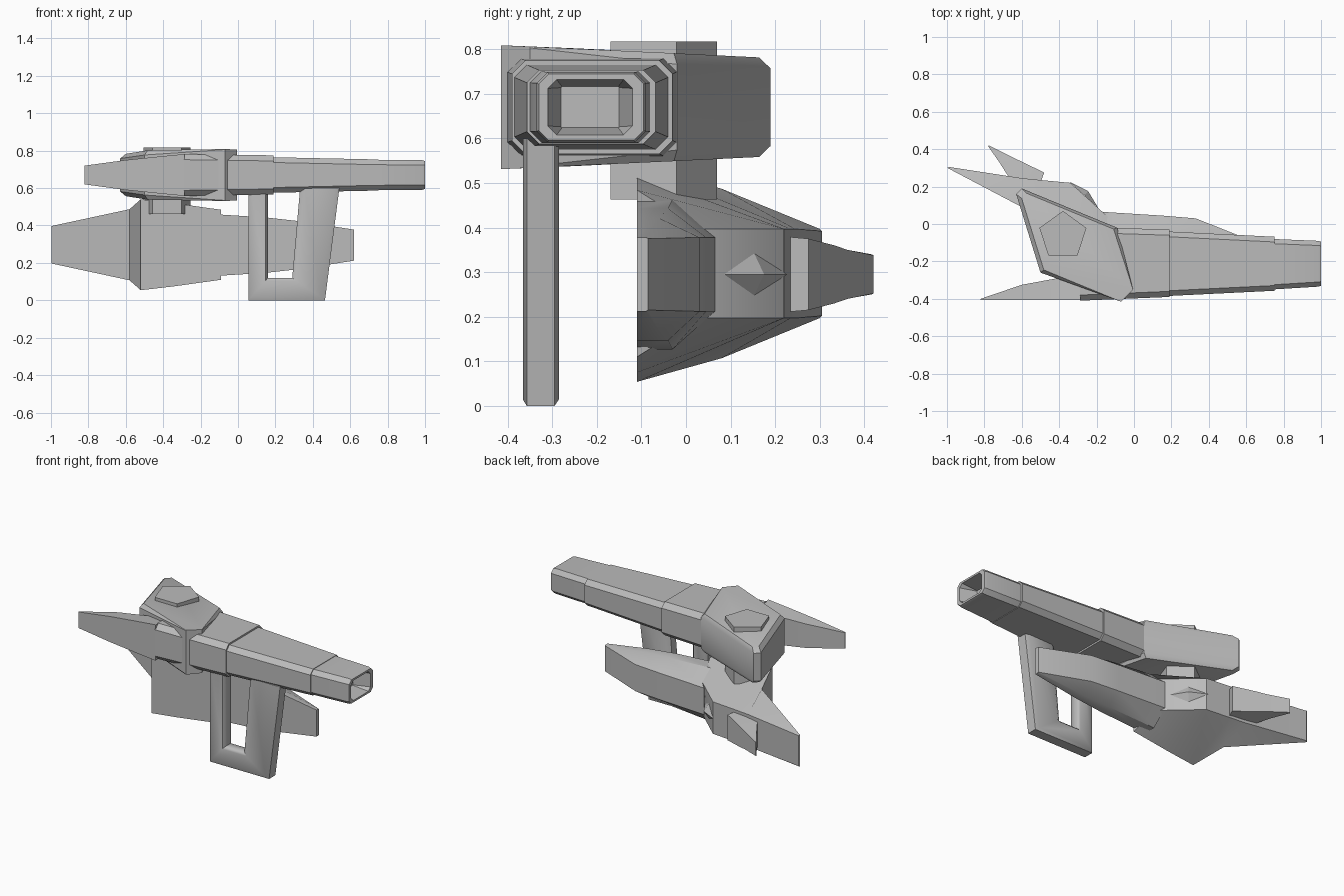
import bpy
import bmesh
import math
from mathutils import Vector, Matrix

cube = bpy.data.objects.get("Cube")
if cube:
    bpy.data.objects.remove(cube)

grey = bpy.data.materials.new("plain_grey")
grey.use_nodes = True
COLOUR = (0.5, 0.5, 0.5, 1)
grey.diffuse_color = COLOUR
grey.node_tree.nodes["Principled BSDF"].inputs["Base Color"].default_value = COLOUR


def finish(name, bm, angle=35):
    bmesh.ops.remove_doubles(bm, verts=bm.verts, dist=0.0005)
    bmesh.ops.recalc_face_normals(bm, faces=bm.faces)
    mesh = bpy.data.meshes.new(name)
    bm.to_mesh(mesh)
    bm.free()
    mesh.materials.append(grey)
    obj = bpy.data.objects.new(name, mesh)
    bpy.context.collection.objects.link(obj)
    bpy.ops.object.select_all(action='DESELECT')
    obj.select_set(True)
    bpy.context.view_layer.objects.active = obj
    bpy.ops.object.shade_smooth_by_angle(angle=math.radians(angle))
    return obj


def loft(name, rings, angle=35):
    """Skin a list of equal-length point rings and cap both ends."""
    bm = bmesh.new()
    loops = [[bm.verts.new(p) for p in ring] for ring in rings]
    n = len(loops[0])
    for a, b in zip(loops, loops[1:]):
        for i in range(n):
            j = (i + 1) % n
            bm.faces.new((a[i], a[j], b[j], b[i]))
    bm.faces.new(loops[0])
    bm.faces.new(loops[-1])
    return finish(name, bm, angle)


def octagon(x, y0, y1, half_z, c, zc=0.67):
    """Rectangle with cut corners, standing across the x axis."""
    a, b = zc - half_z, zc + half_z
    return [(x, y0 + c, a), (x, y1 - c, a), (x, y1, a + c), (x, y1, b - c),
            (x, y1 - c, b), (x, y0 + c, b), (x, y0, b - c), (x, y0, a + c)]


def slab(front, back, front_half, back_half, zc):
    """Four-point section through (x, y) front and back edges."""
    return [(*front, zc - front_half), (*back, zc - back_half),
            (*back, zc + back_half), (*front, zc + front_half)]


# Gun barrel in three stepped lengths, the last one hollow
loft("barrel_rear", [octagon(-0.29, -0.41, -0.015, 0.112, 0.03),
                     octagon(0.19, -0.39, -0.03, 0.105, 0.03)])
loft("barrel_middle", [octagon(0.18, -0.385, -0.04, 0.095, 0.028),
                       octagon(0.75, -0.357, -0.068, 0.083, 0.028)])
loft("muzzle", [octagon(0.74, -0.35, -0.08, 0.08, 0.025),
                octagon(0.985, -0.335, -0.09, 0.079, 0.025),
                octagon(1.0, -0.33, -0.095, 0.074, 0.022),
                octagon(1.0, -0.31, -0.12, 0.062, 0.02),
                octagon(0.9, -0.28, -0.15, 0.046, 0.002)])

# Tapered tail spike behind the barrel
loft("tail_spike", [slab((-0.82, -0.407), (-0.82, -0.4), 0.05, 0.05, 0.67),
                    slab((-0.6, -0.407), (-0.6, -0.325), 0.08, 0.075, 0.67),
                    slab((-0.41, -0.407), (-0.41, -0.29), 0.1, 0.09, 0.67),
                    slab((-0.285, -0.407), (-0.285, -0.29), 0.112, 0.1, 0.67)])

# Many-sided housing, chamfered at the rear and thicker at the front
outline = [(-0.63, 0.16), (-0.6, 0.19), (-0.09, -0.02),
           (-0.005, -0.35), (-0.07, -0.415), (-0.5, -0.26)]
mid = Vector((-0.3, -0.1))


def housing_ring(side, rim):
    ring = []
    for x, y in outline:
        p = Vector((x, y))
        half = 0.113 - 0.045 * (y - 0.16)
        if rim:
            half -= 0.025 if y > -0.3 else 0.003
        elif y > -0.3:
            p = p.lerp(mid, 0.09)
        ring.append((p.x, p.y, 0.67 + side * half))
    return ring


loft("housing", [housing_ring(-1, False), housing_ring(-1, True),
                 housing_ring(1, True), housing_ring(1, False)])

# Five-sided pivot joining housing and shield
bm = bmesh.new()
bmesh.ops.create_cone(bm, cap_ends=True, segments=5, radius1=0.132, radius2=0.132, depth=0.355,
                      matrix=Matrix.Translation((-0.38, -0.062, 0.64)))
top = max(v.co.y for v in bm.verts)
if top < 0.06:
    bmesh.ops.rotate(bm, verts=bm.verts, cent=(-0.38, -0.062, 0.64),
                     matrix=Matrix.Rotation(math.pi / 2, 3, 'Z'))
finish("pivot", bm)

# Open handle: a chamfered section swept round a U
corners = [((0.055, 0.6), (0.16, 0.6)), ((0.055, 0), (0.16, 0.12)),
           ((0.465, 0), (0.29, 0.12)), ((0.542, 0.6), (0.332, 0.6))]
section = [(0, -0.357), (0.12, -0.366), (0.88, -0.366), (1, -0.35),
           (1, -0.3), (0.88, -0.285), (0.12, -0.285), (0, -0.295)]
rings = []
for outer, inner in corners:
    o, i = Vector(outer), Vector(inner)
    rings.append([(o.lerp(i, t).x, y, o.lerp(i, t).y) for t, y in section])
loft("handle", rings, 50)

# Shield: flat front, swept-back tail and narrowing rear face
loft("shield_body", [slab((-0.998, 0.3), (-0.99, 0.305), 0.1, 0.095, 0.297),
                     slab((-0.58, 0.08), (-0.6, 0.245), 0.19, 0.1, 0.297),
                     slab((-0.52, -0.11), (-0.5, 0.235), 0.243, 0.1, 0.297),
                     slab((-0.34, -0.11), (-0.34, 0.22), 0.222, 0.1, 0.297),
                     slab((-0.09, -0.11), (-0.13, 0.03), 0.187, 0.1, 0.297)])


# Shield nose with a faceted back
def nose_ring(x, shoulder, ridge, front_half, shoulder_half, ridge_half=0.083):
    points = [(-0.11, -front_half), (shoulder, -shoulder_half), (ridge, -ridge_half),
              (ridge, ridge_half), (shoulder, shoulder_half), (-0.11, front_half)]
    return [(x, y, 0.295 + z) for y, z in points]


loft("shield_nose", [nose_ring(-0.17, -0.03, 0.065, 0.168, 0.168),
                     nose_ring(0.15, -0.04, 0.045, 0.148, 0.148),
                     nose_ring(0.33, -0.06, 0.03, 0.128, 0.126),
                     nose_ring(0.62, -0.09, -0.085, 0.083, 0.083, 0.08)])

# Rear fin on the shield
loft("shield_fin", [slab((-0.5, 0.22), (-0.48, 0.275), 0.085, 0.08, 0.295),
                    slab((-0.65, 0.22), (-0.6, 0.333), 0.085, 0.065, 0.295),
                    slab((-0.72, 0.33), (-0.66, 0.362), 0.06, 0.055, 0.295),
                    slab((-0.78, 0.416), (-0.775, 0.42), 0.045, 0.043, 0.295)])

# Diamond stud on the angled rear facet
along = Vector((-0.165, 0.15, 0)).normalized()
out = Vector((0.15, 0.165, 0)).normalized()
centre = Vector((-0.265, 0.153, 0.295))
bm = bmesh.new()
rim = [bm.verts.new(centre + along * a + Vector((0, 0, z)))
       for a, z in ((-0.1, 0), (0, 0.047), (0.11, 0), (0, -0.047))]
tip = bm.verts.new(centre + out * 0.03)
bm.faces.new(rim)
for k in range(4):
    bm.faces.new((rim[k], rim[(k + 1) % 4], tip))
finish("diamond_stud", bm, 20)
